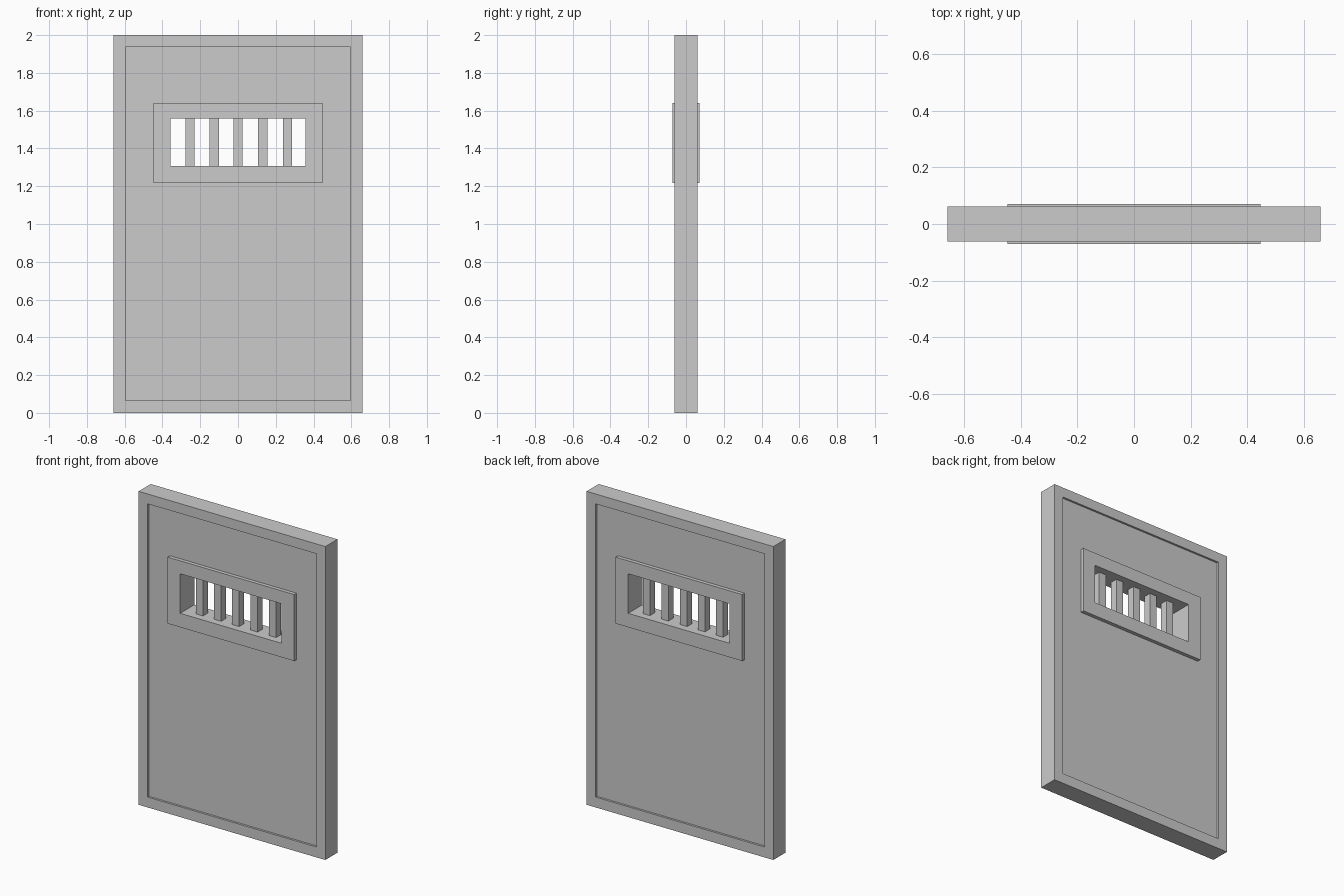
import bpy, bmesh

if "Cube" in bpy.data.objects:
    bpy.data.objects.remove(bpy.data.objects["Cube"])

# Half-depths: raised border, recessed panel, window surround, bars
Y_BORDER, Y_PANEL, Y_SURROUND, Y_BAR = 0.061, 0.048, 0.0715, 0.025

# Rectangles as (half width, bottom, top)
OUTER = (0.659, 0.0, 2.0)
PANEL = (0.596, 0.066, 1.937)
SURROUND = (0.447, 1.217, 1.641)
OPENING = (0.358, 1.306, 1.558)


def finish(name, bm):
    bmesh.ops.recalc_face_normals(bm, faces=bm.faces)
    mesh = bpy.data.meshes.new(name)
    bm.to_mesh(mesh)
    bm.free()
    obj = bpy.data.objects.new(name, mesh)
    bpy.context.collection.objects.link(obj)
    return obj


def rect_loop(bm, rect, y):
    w, z0, z1 = rect
    return [bm.verts.new((x, y, z)) for x, z in ((-w, z0), (w, z0), (w, z1), (-w, z1))]


def ring_solid(name, steps):
    """Closed solid stepping inwards through nested rectangles, same on both sides."""
    bm = bmesh.new()
    front = [rect_loop(bm, r, -y) for r, y in steps]
    back = [rect_loop(bm, r, y) for r, y in reversed(steps)]
    loops = front + back
    for a, b in zip(loops, loops[1:] + loops[:1]):
        for i in range(4):
            j = (i + 1) % 4
            bm.faces.new((a[i], a[j], b[j], b[i]))
    return finish(name, bm)


# Door slab: raised border, recessed panel, proud window surround, through opening
ring_solid("door_slab", [
    (OUTER, Y_BORDER), (PANEL, Y_BORDER),
    (PANEL, Y_PANEL), (SURROUND, Y_PANEL),
    (SURROUND, Y_SURROUND), (OPENING, Y_SURROUND),
])

# Square window bars
for n, x in enumerate((-0.254, -0.126, 0.0, 0.131, 0.262), 1):
    bm = bmesh.new()
    bmesh.ops.create_cube(bm, size=1)
    bmesh.ops.scale(bm, vec=(0.05, 2 * Y_BAR, OPENING[2] - OPENING[1]), verts=bm.verts)
    bmesh.ops.translate(bm, vec=(x, 0, (OPENING[1] + OPENING[2]) / 2), verts=bm.verts)
    finish(f"window_bar_{n}", bm)
